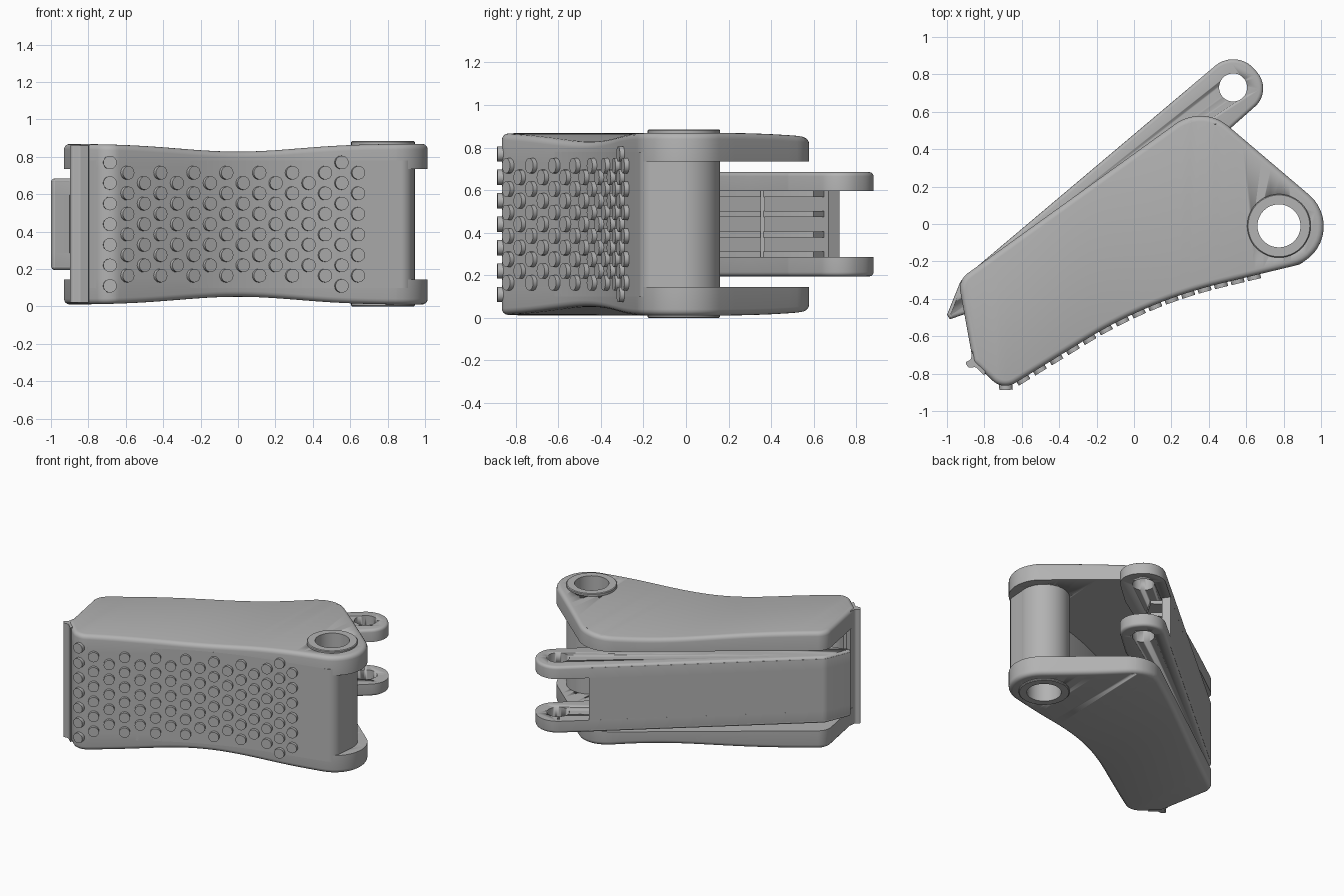
import bpy, bmesh, math
from mathutils import Vector, Matrix

cube = bpy.data.objects.get("Cube")
if cube:
    bpy.data.objects.remove(cube)

grey = bpy.data.materials.new("plain_grey")
grey.use_nodes = True
GREY = (0.45, 0.45, 0.45, 1)
grey.diffuse_color = GREY
grey.node_tree.nodes["Principled BSDF"].inputs["Base Color"].default_value = GREY

MID = 0.44  # height of the mirror plane


def finish(bm, name):
    bmesh.ops.recalc_face_normals(bm, faces=bm.faces)
    mesh = bpy.data.meshes.new(name)
    bm.to_mesh(mesh)
    bm.free()
    mesh.materials.append(grey)
    ob = bpy.data.objects.new(name, mesh)
    bpy.context.collection.objects.link(ob)
    return ob


def rounded(corners, steps=10):
    """Polygon outline with a fillet radius as optional third value."""
    out = []
    for i, c in enumerate(corners):
        p = Vector(c[:2])
        r = c[2] if len(c) > 2 else 0
        if not r:
            out.append(p)
            continue
        a = (Vector(corners[i - 1][:2]) - p).normalized()
        b = (Vector(corners[(i + 1) % len(corners)][:2]) - p).normalized()
        half = a.angle(b) / 2
        centre = p + (a + b).normalized() * r / math.sin(half)
        va = p + a * r / math.tan(half) - centre
        vb = p + b * r / math.tan(half) - centre
        turn = math.atan2(va.x * vb.y - va.y * vb.x, va.dot(vb))
        for k in range(steps + 1):
            out.append(centre + Matrix.Rotation(turn * k / steps, 2) @ va)
    return out


def prism(outline, z0, z1):
    bm = bmesh.new()
    base = bm.faces.new([bm.verts.new((p.x, p.y, z0)) for p in outline])
    ext = bmesh.ops.extrude_face_region(bm, geom=[base])
    bmesh.ops.translate(bm, vec=(0, 0, z1 - z0),
                        verts=[v for v in ext["geom"] if isinstance(v, bmesh.types.BMVert)])
    bmesh.ops.recalc_face_normals(bm, faces=bm.faces)
    return bm


def round_rim(bm, z_min, size):
    """Round the edge between the top cap and the side."""
    rim = [e for e in bm.edges if len(e.link_faces) == 2
           and all(v.co.z > z_min for v in e.verts)
           and sum(abs(f.normal.z) > 0.7 for f in e.link_faces) == 1]
    bmesh.ops.bevel(bm, geom=rim, offset=size, segments=4, profile=0.5,
                    affect='EDGES', clamp_overlap=False)


def lower_twin(ob, name):
    bm = bmesh.new()
    bm.from_mesh(ob.data)
    bmesh.ops.transform(bm, matrix=Matrix.Diagonal((1, 1, -1, 1)), verts=bm.verts)
    bmesh.ops.translate(bm, vec=(0, 0, 2 * MID), verts=bm.verts)
    return finish(bm, name)


def cutter(name, x, y, r):
    bm = bmesh.new()
    bmesh.ops.create_cone(bm, cap_ends=True, segments=40, radius1=r, radius2=r, depth=2,
                          matrix=Matrix.Translation((x, y, MID)))
    ob = finish(bm, name)
    ob.hide_render = True
    ob.hide_viewport = True
    ob.display_type = 'WIRE'
    return ob


def cut(ob, tool):
    mod = ob.modifiers.new("hole", 'BOOLEAN')
    mod.object = tool
    mod.operation = 'DIFFERENCE'
    mod.solver = 'EXACT'


PIVOT = (0.775, -0.01)
LUG = (0.53, 0.73)
pivot_cut = cutter("pivot_cutter", *PIVOT, 0.14)
lug_cut = cutter("lug_cutter", *LUG, 0.075)


# Waisted side plates of the outer body
def waist(x):
    return 0.042 * math.exp(-(x / 0.45) ** 2)


plate_outline = rounded([(-0.86, -0.74, 0.05), (-0.70, -0.89, 0.1), (0.08, -0.41, 2.5),
                         (1.267, -0.125, 0.22), (0.367, 0.64, 0.23), (-0.94, -0.30, 0.1)], 14)
bm = prism(plate_outline, 0.735, 0.87)
for i in range(-16, 18):
    bmesh.ops.bisect_plane(bm, geom=bm.verts[:] + bm.edges[:] + bm.faces[:],
                           plane_co=(i * 0.05, 0, 0), plane_no=(1, 0, 0))
for v in bm.verts:
    if v.co.z > 0.8:
        v.co.z -= waist(v.co.x)
bm.normal_update()
round_rim(bm, 0.8, 0.03)
upper_plate = finish(bm, "upper_side_plate")
lower_plate = lower_twin(upper_plate, "lower_side_plate")
cut(upper_plate, pivot_cut)
cut(lower_plate, pivot_cut)

# Front grip wall
finish(prism(rounded([(-0.86, -0.74, 0.05), (-0.70, -0.89, 0.1), (0.08, -0.41, 2.5),
                      (0.93, -0.206, 0.08), (0.943, -0.03), (0.90, -0.06), (0.86, -0.13),
                      (0.76, -0.145), (0.1, -0.32, 2.4), (-0.69, -0.79, 0.05),
                      (-0.80, -0.69)], 14), 0.1, 0.78), "front_grip_wall")

# Lip along the lower end
finish(prism(rounded([(-0.865, -0.68), (-0.872, -0.725, 0.02), (-0.905, -0.74, 0.012),
                      (-0.885, -0.768, 0.015), (-0.845, -0.765, 0.02), (-0.80, -0.81),
                      (-0.78, -0.72)], 5), 0.02, 0.86), "end_lip")

# Hollow pivot tube
bm = bmesh.new()
profile = [(0.115, 0), (0.165, 0), (0.17, 0.005), (0.17, 0.88), (0.165, 0.885), (0.115, 0.885)]
ring = [bm.verts.new((r, 0, z)) for r, z in profile]
edges = [bm.edges.new((ring[i], ring[(i + 1) % len(ring)])) for i in range(len(ring))]
bmesh.ops.spin(bm, geom=ring + edges, cent=(0, 0, 0), axis=(0, 0, 1),
               angle=math.tau, steps=48, use_merge=True)
bmesh.ops.remove_doubles(bm, verts=bm.verts, dist=0.0001)
bmesh.ops.translate(bm, vec=(*PIVOT, 0), verts=bm.verts)
finish(bm, "pivot_tube")


# Staggered grip studs standing square to the front wall
def front_point(x):
    for a, b in zip(plate_outline, plate_outline[1:]):
        if a.y < -0.15 and a.x <= x < b.x:
            along = (b - a).normalized()
            return a + (b - a) * ((x - a.x) / (b.x - a.x)), Vector((along.y, -along.x, 0))


bm = bmesh.new()
for col in range(16):
    pos, normal = front_point(-0.685 + col * 0.0883)
    count = 6 if col % 2 else (7 if col in (0, 14) else 5)
    spin = normal.to_track_quat('Z', 'Y').to_matrix().to_4x4()
    for row in range(count):
        z = MID + (row - (count - 1) / 2) * 0.11
        place = Matrix.Translation(Vector((pos.x, pos.y, z)) + normal * 0.005)
        bmesh.ops.create_cone(bm, cap_ends=True, segments=20, radius1=0.036, radius2=0.036,
                              depth=0.035, matrix=place @ spin)
finish(bm, "grip_studs")

# Inner lever: flanges with lugs
flange = rounded([(-0.90, -0.48), (-0.985, -0.51, 0.01), (-1.0, -0.485, 0.01),
                  (-0.925, -0.30, 0.08), (0.548, 0.942, 0.149), (0.742, 0.712, 0.13),
                  (0.48, 0.48, 0.1), (0.2, 0.3), (-0.75, -0.45)])
bm = prism(flange, 0.595, 0.685)
round_rim(bm, 0.65, 0.02)
upper_flange = finish(bm, "upper_lever_flange")
lower_flange = lower_twin(upper_flange, "lower_lever_flange")
cut(upper_flange, lug_cut)
cut(lower_flange, lug_cut)

# Lever back wall
finish(prism(rounded([(-0.90, -0.48), (-0.985, -0.51, 0.01), (-1.0, -0.485, 0.01),
                      (-0.925, -0.30, 0.08), (0.285, 0.72), (0.32, 0.67),
                      (-0.86, -0.32, 0.05)]), 0.21, 0.67), "lever_back_wall")

# Stiffening ribs and cross web inside the lever
for i in range(4):
    z = MID + (i - 1.5) * 0.095
    finish(prism(rounded([(-0.86, -0.36), (0.28, 0.66), (0.36, 0.6), (0.2, 0.33),
                          (-0.72, -0.4)]), z - 0.014, z + 0.014), "lever_rib")
finish(prism(rounded([(-0.12, 0.35), (0.22, 0.35), (0.22, 0.37), (-0.12, 0.37)]),
             0.26, 0.62), "lever_cross_web")

# Smooth shading with crisp edges
for ob in bpy.context.collection.objects:
    if ob.type == 'MESH' and ob.data.materials and ob.data.materials[0] == grey:
        with bpy.context.temp_override(active_object=ob, object=ob, selected_objects=[ob],
                                       selected_editable_objects=[ob]):
            bpy.ops.object.shade_smooth_by_angle(angle=math.radians(35))
